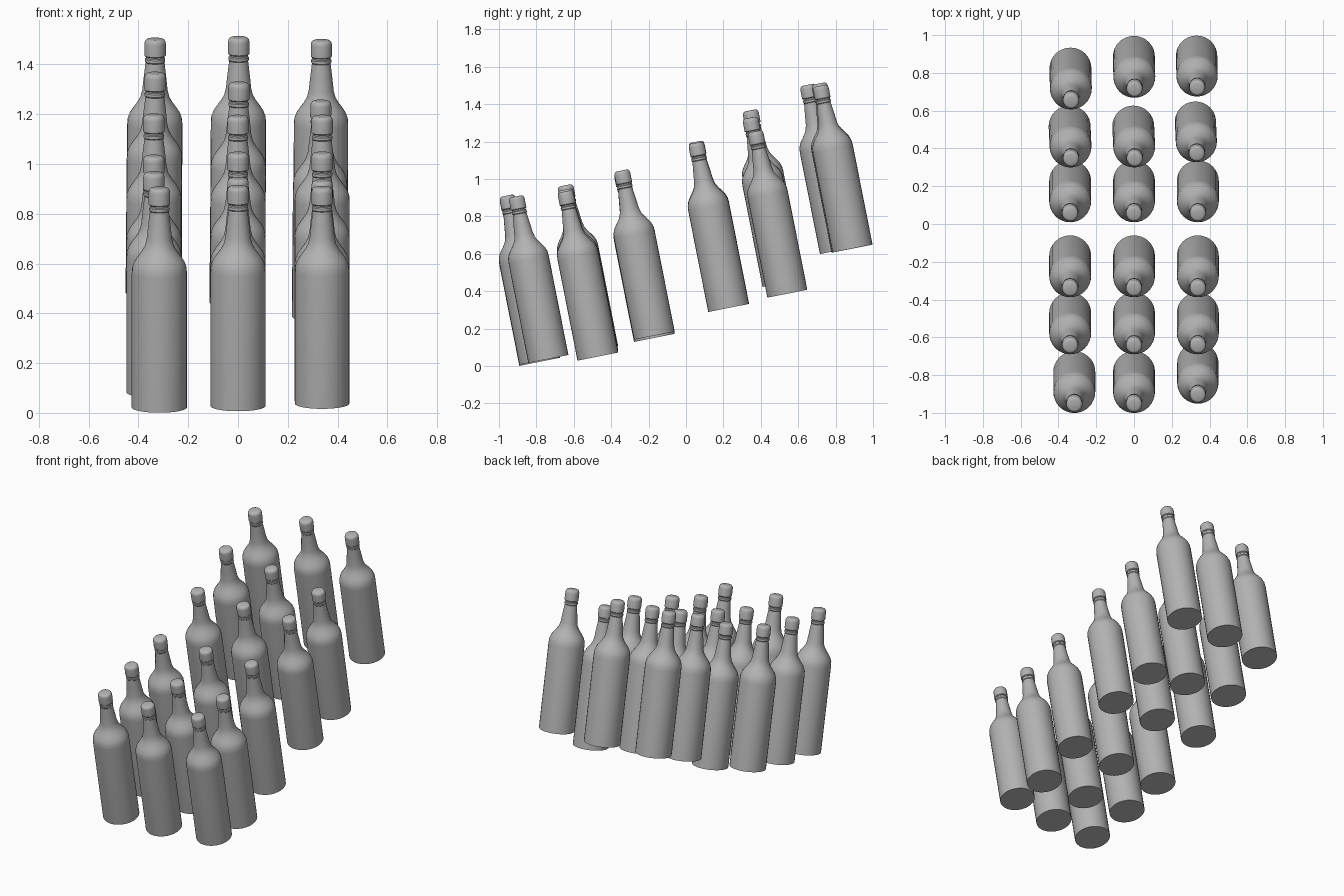
import bpy, bmesh, math
from mathutils import Matrix, Vector

if "Cube" in bpy.data.objects:
    bpy.data.objects.remove(bpy.data.objects["Cube"])

LENGTH = 0.90
TILT = math.radians(11.2)
SEGMENTS = 32

grey = bpy.data.materials.new("plain_grey")
grey.use_nodes = True
colour = (0.45, 0.45, 0.45, 1)
grey.diffuse_color = colour
grey.node_tree.nodes["Principled BSDF"].inputs["Base Color"].default_value = colour


def lathe(name, profile):
    """Spin a (radius, height) profile around z into a closed mesh."""
    bm = bmesh.new()
    rings = []
    for r, z in profile:
        rings.append([bm.verts.new((r * math.cos(a), r * math.sin(a), z))
                      for a in (math.tau * i / SEGMENTS for i in range(SEGMENTS))])
    for low, high in zip(rings, rings[1:]):
        for i in range(SEGMENTS):
            j = (i + 1) % SEGMENTS
            bm.faces.new((low[i], low[j], high[j], high[i]))
    bm.faces.new(rings[0][::-1])
    bm.faces.new(rings[-1])
    mesh = bpy.data.meshes.new(name)
    bm.to_mesh(mesh)
    bm.free()
    mesh.shade_smooth()
    mesh.set_sharp_from_angle(angle=math.radians(35))
    mesh.materials.append(grey)
    return mesh


# Body: straight wall, rounded shoulder, tapered neck, collar under the cap
body = lathe("bottle_body", [
    (0.111, 0), (0.111, 0.55), (0.109, 0.575), (0.101, 0.597), (0.088, 0.617),
    (0.071, 0.64), (0.058, 0.663), (0.051, 0.69), (0.045, 0.745), (0.038, 0.803),
    (0.041, 0.807), (0.041, 0.818), (0.037, 0.822), (0.037, 0.84)])

# Cap: short cylinder with a rounded top edge
cap = lathe("bottle_cap", [
    (0.039, 0.828), (0.043, 0.832), (0.043, 0.88), (0.041, 0.89),
    (0.036, 0.897), (0.028, LENGTH)])

# Each row from back to front: sideways lean, then x, y, z of the top and scale
rows = [
    (0.004, [(-0.333, 0.650, 1.51, 1), (0.003, 0.712, 1.517, 1), (0.335, 0.718, 1.505, 0.985)]),
    (0.009, [(-0.333, 0.343, 1.373, 1), (0.004, 0.343, 1.334, 1), (0.333, 0.37, 1.261, 0.982)]),
    (0, [(-0.338, 0.053, 1.205, 1), (0, 0.053, 1.2, 1), (0.338, 0.053, 1.2, 1)]),
    (0, [(-0.338, -0.344, 1.04, 1), (0, -0.344, 1.052, 1), (0.338, -0.344, 1.052, 1)]),
    (0, [(-0.338, -0.646, 0.973, 1), (0, -0.646, 0.95, 1), (0.338, -0.646, 0.94, 1)]),
    (0, [(-0.316, -0.957, 0.912, 1), (0, -0.957, 0.918, 1), (0.338, -0.908, 0.914, 0.985)]),
]

for r, (lean, tops) in enumerate(rows, 1):
    for side, (x, y, z, size) in zip(("right", "middle", "left"), tops):
        turn = (Matrix.Rotation(lean, 4, "Y") @ Matrix.Rotation(TILT, 4, "X")
                @ Matrix.Scale(size, 4))
        base = Vector((x, y, z - 0.007)) - turn @ Vector((0, 0, LENGTH))
        for mesh in (body, cap):
            part = bpy.data.objects.new(f"{mesh.name}_{side}_{r}", mesh)
            part.matrix_world = Matrix.Translation(base) @ turn
            bpy.context.collection.objects.link(part)
